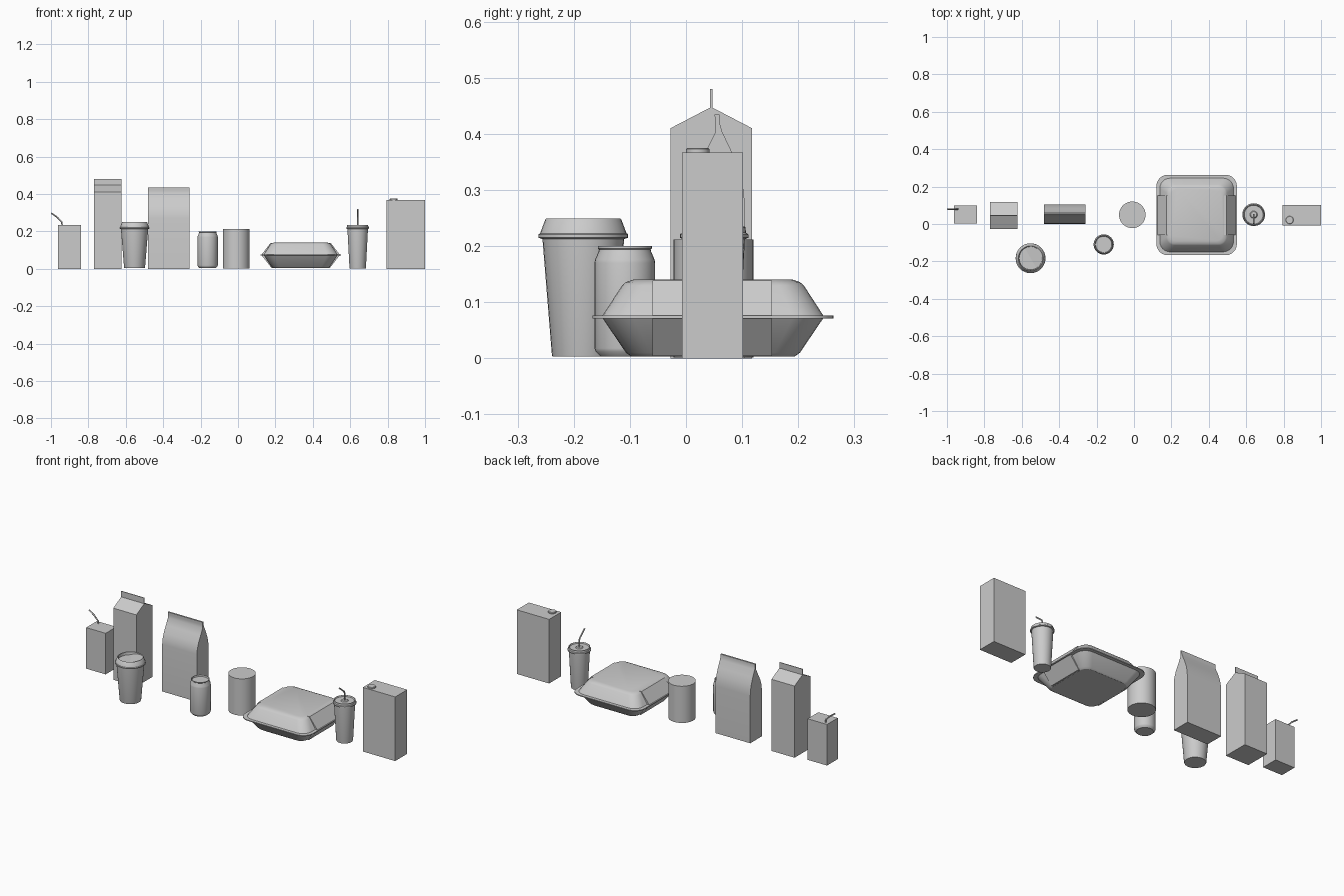
import bpy, bmesh, math
from math import sin, cos, pi

if "Cube" in bpy.data.objects:
    bpy.data.objects.remove(bpy.data.objects["Cube"])


def finish(name, bm, angle=30):
    bmesh.ops.recalc_face_normals(bm, faces=bm.faces)
    me = bpy.data.meshes.new(name)
    bm.to_mesh(me)
    bm.free()
    ob = bpy.data.objects.new(name, me)
    bpy.context.collection.objects.link(ob)
    bpy.ops.object.select_all(action='DESELECT')
    ob.select_set(True)
    bpy.context.view_layer.objects.active = ob
    bpy.ops.object.shade_smooth_by_angle(angle=math.radians(angle))
    return ob


def loft(name, rings, angle=30):
    """Skin closed rings of equal length and cap both ends."""
    bm = bmesh.new()
    rows = [[bm.verts.new(p) for p in r] for r in rings]
    n = len(rows[0])
    for a, b in zip(rows, rows[1:]):
        for i in range(n):
            j = (i + 1) % n
            bm.faces.new((a[i], a[j], b[j], b[i]))
    bm.faces.new(rows[0])
    bm.faces.new(rows[-1])
    return finish(name, bm, angle)


def lathe(name, cx, cy, profile, n=32):
    return loft(name, [[(cx + r * cos(2 * pi * i / n), cy + r * sin(2 * pi * i / n), z)
                        for i in range(n)] for r, z in profile])


def prism(name, x0, x1, yz, angle=30):
    return loft(name, [[(x, y, z) for y, z in yz] for x in (x0, x1)], angle)


def box(name, x0, x1, y0, y1, z0, z1):
    return prism(name, x0, x1, [(y0, z0), (y1, z0), (y1, z1), (y0, z1)])


def straw(name, pts, r=0.004):
    cu = bpy.data.curves.new(name, 'CURVE')
    cu.dimensions = '3D'
    cu.bevel_depth = r
    cu.bevel_resolution = 2
    cu.use_fill_caps = True
    sp = cu.splines.new('POLY')
    sp.points.add(len(pts) - 1)
    for p, co in zip(sp.points, pts):
        p.co = (*co, 1)
    ob = bpy.data.objects.new(name, cu)
    bpy.context.collection.objects.link(ob)


def rounded(cx, cy, h, r, z, k=6):
    """Rounded square ring, half size h, corner radius r."""
    out = []
    for q in range(4):
        sx, sy = ((1, 1), (-1, 1), (-1, -1), (1, -1))[q]
        for i in range(k + 1):
            a = (q + i / k) * pi / 2
            out.append((cx + sx * (h - r) + r * cos(a), cy + sy * (h - r) + r * sin(a), z))
    return out


# juice box
box("juice_box", -0.963, -0.84, 0.003, 0.10, 0, 0.235)
straw("juice_straw", [(-0.94, 0.08, 0.225), (-0.942, 0.08, 0.25), (-0.965, 0.08, 0.274),
                      (-0.998, 0.08, 0.298)])

# gable top carton
prism("gable_carton", -0.77, -0.624,
      [(-0.028, 0), (0.118, 0), (0.118, 0.41), (0.047, 0.447), (0.047, 0.48),
       (0.043, 0.48), (0.043, 0.447), (-0.028, 0.41)])

# paper bag with pinched top
prism("paper_bag", -0.48, -0.26,
      [(0, 0), (0.105, 0), (0.105, 0.27), (0.103, 0.297), (0.096, 0.33), (0.082, 0.367),
       (0.064, 0.405), (0.06, 0.42), (0.06, 0.435), (0.051, 0.435), (0.052, 0.42),
       (0.052, 0.402), (0.034, 0.367), (0.014, 0.33), (0.003, 0.297), (0, 0.27)])

# hot drink cup
C = (-0.553, -0.183)
lathe("coffee_cup", *C, [(0.055, 0.003), (0.056, 0.006), (0.073, 0.215)])
lathe("coffee_lid", *C, [(0.074, 0.213), (0.08, 0.215), (0.08, 0.221), (0.077, 0.223),
                         (0.068, 0.247), (0.066, 0.249), (0.063, 0.247), (0.061, 0.232)])
# raised sloping half of the lid
a0 = math.radians(120)
rim = [a0 - pi * i / 16 for i in range(17)]
tilt = [(C[0] + 0.063 * cos(a), C[1] + 0.063 * sin(a), 0.234 + 0.013 * sin(a0 - a)) for a in rim]
loft("coffee_lid_ledge", [[(x, y, 0.23) for x, y, z in tilt], tilt])

# drinks can
lathe("drinks_can", -0.162, -0.109,
      [(0.040, 0.003), (0.043, 0.003), (0.052, 0.012), (0.054, 0.018), (0.054, 0.17),
       (0.053, 0.176), (0.047, 0.19), (0.046, 0.194), (0.048, 0.196), (0.048, 0.2),
       (0.045, 0.2), (0.043, 0.192)])

# plain tub
lathe("round_tub", -0.009, 0.049, [(0.071, 0.002), (0.071, 0.212)], 48)

# clamshell food box
K = (0.335, 0.048)
loft("clamshell_base", [rounded(*K, h, r, z) for h, r, z in
                        [(0.145, 0.04, 0.003), (0.155, 0.045, 0.01), (0.197, 0.055, 0.072)]])
loft("clamshell_flange", [rounded(*K, 0.215, 0.06, z) for z in (0.071, 0.076)])
loft("clamshell_lid", [rounded(*K, h, r, z) for h, r, z in
                       [(0.197, 0.055, 0.076), (0.162, 0.045, 0.13), (0.155, 0.042, 0.136),
                        (0.14, 0.04, 0.141)]])
for s, side in ((-1, "left"), (1, "right")):
    prof = [(0.1, 0.004), (0.155, 0.004), (0.209, 0.072), (0.209, 0.076), (0.16, 0.139), (0.1, 0.139)]
    loft("clamshell_panel_" + side, [[(K[0] + s * x, y, z) for x, z in prof] for y in (-0.06, 0.153)])

# cold drink cup with straw
S = (0.64, 0.05)
lathe("soda_cup", *S, [(0.043, 0.002), (0.044, 0.006), (0.055, 0.215)])
lathe("soda_lid", *S, [(0.056, 0.213), (0.061, 0.215), (0.061, 0.221), (0.057, 0.224),
                       (0.056, 0.234), (0.053, 0.235), (0.05, 0.228), (0.02, 0.228),
                       (0.016, 0.232)])
straw("soda_straw", [(*S, 0.2), (*S, 0.272), (S[0], 0.045, 0.282), (S[0], 0.002, 0.318)])

# large carton with cap
box("drink_carton", 0.795, 1.0, -0.007, 0.102, 0, 0.367)
lathe("carton_cap", 0.832, 0.021, [(0.021, 0.366), (0.021, 0.373), (0.019, 0.375)])
